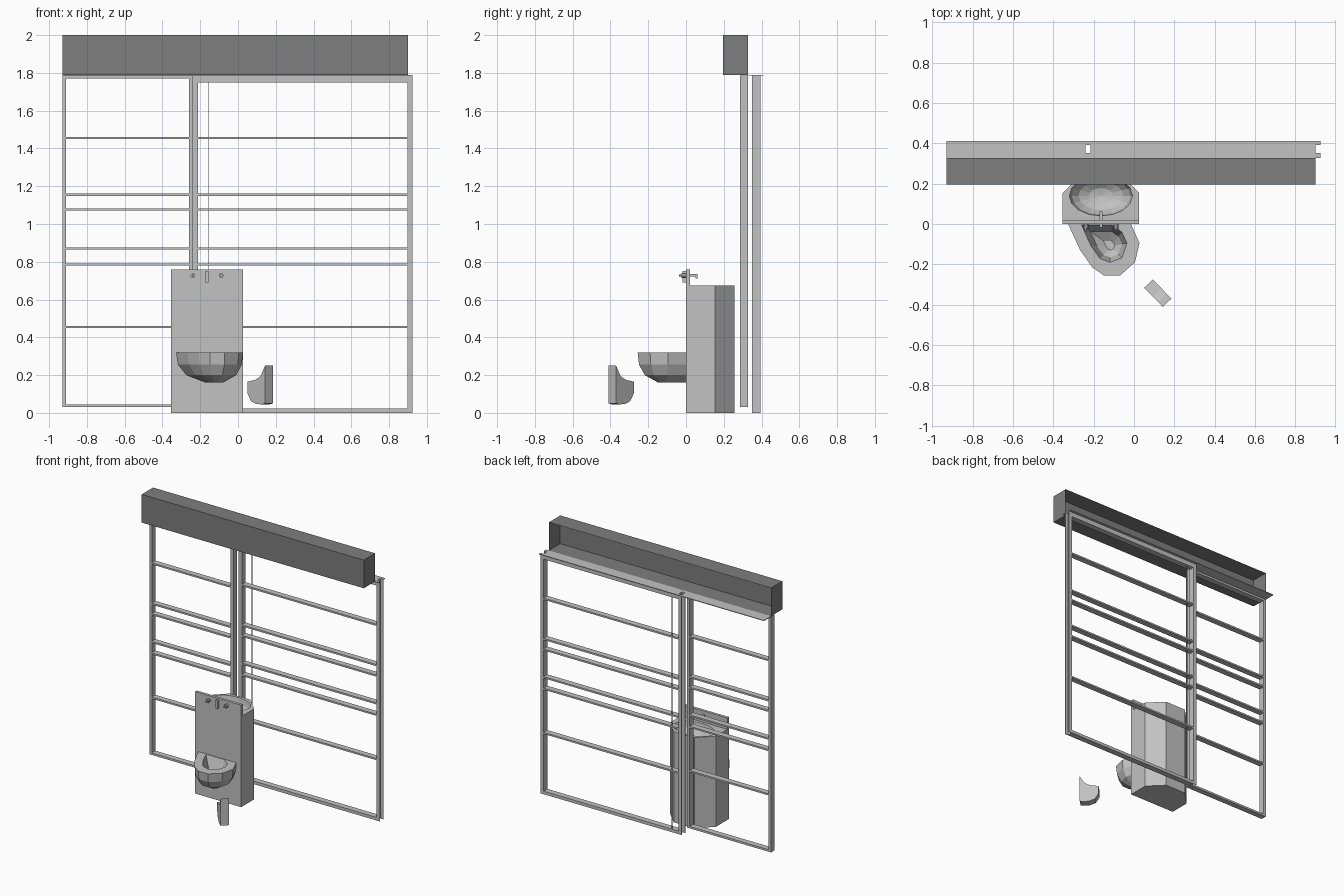
import bpy, bmesh, math
from mathutils import Vector

cube = bpy.data.objects.get("Cube")
if cube:
    bpy.data.objects.remove(cube, do_unlink=True)


def material(name, value):
    m = bpy.data.materials.new(name)
    m.use_nodes = True
    m.diffuse_color = (value, value, value, 1)
    m.node_tree.nodes["Principled BSDF"].inputs["Base Color"].default_value = (value, value, value, 1)
    return m


STEEL = material("light grey steel", 0.54)
DARK = material("dark grey paint", 0.21)


def finish(name, bm, mat=STEEL):
    bmesh.ops.recalc_face_normals(bm, faces=bm.faces)
    me = bpy.data.meshes.new(name)
    bm.to_mesh(me)
    bm.free()
    ob = bpy.data.objects.new(name, me)
    bpy.context.collection.objects.link(ob)
    me.materials.append(mat)
    return ob


def add_box(bm, x, y, z):
    vs = bmesh.ops.create_cube(bm, size=1)["verts"]
    for v in vs:
        v.co = [(a + b) / 2 + c * (b - a) for (a, b), c in zip((x, y, z), v.co)]


def boxes(name, items, mat=STEEL):
    bm = bmesh.new()
    for item in items:
        add_box(bm, *item)
    return finish(name, bm, mat)


def prism(name, points, offset):
    bm = bmesh.new()
    a = [bm.verts.new(p) for p in points]
    b = [bm.verts.new(Vector(p) + Vector(offset)) for p in points]
    bm.faces.new(a)
    bm.faces.new(b)
    for i in range(len(a)):
        j = (i + 1) % len(a)
        bm.faces.new((a[i], a[j], b[j], b[i]))
    return finish(name, bm)


def cylinder(name, loc, radius, length, sides=10):
    bm = bmesh.new()
    bmesh.ops.create_cone(bm, cap_ends=True, segments=sides, radius1=radius, radius2=radius, depth=length)
    ob = finish(name, bm)
    ob.location = loc
    ob.rotation_euler.x = math.pi / 2
    return ob


# Overhead track cover, open at the back
bm = bmesh.new()
add_box(bm, (-0.93, 0.9), (0.195, 0.328), (1.79, 2.0))
back = [f for f in bm.faces if f.calc_center_median().y > 0.32]
bmesh.ops.delete(bm, geom=back, context="FACES_ONLY")
finish("track_cover", bm, DARK)

# Thin top plate, slotted around the sliding frame
T = (1.785, 1.79)
boxes("top_plate", [
    ((-0.93, -0.24), (0.328, 0.411), T),
    ((-0.24, 0.925), (0.328, 0.35), T),
    ((-0.24, 0.925), (0.394, 0.411), T),
])

BARS = (0.455, 0.785, 0.87, 1.077, 1.155, 1.455)


def crossbars(name, x, y):
    boxes(name, [(x, y, (z - 0.006, z + 0.006)) for z in BARS])


# Fixed side frame
Y1 = (0.285, 0.328)
boxes("fixed_frame", [
    ((-0.93, -0.91), Y1, (0.03, 1.785)),
    ((-0.26, -0.238), Y1, (0.03, 1.785)),
    ((-0.91, -0.26), Y1, (0.03, 0.045)),
    ((-0.91, -0.26), Y1, (1.77, 1.785)),
])
crossbars("fixed_frame_bars", (-0.91, -0.26), Y1)

# Sliding frame with channel posts open to the outside
Y2 = (0.35, 0.394)
W = 0.003
Z2 = (0, 1.79)
parts = [((-0.213, 0.897), Y2, (0, 0.023)), ((-0.213, 0.897), Y2, (1.75, 1.79))]
for x0, x1, web in ((-0.24, -0.213, -0.213), (0.897, 0.925, 0.897 + W)):
    parts += [((x0, x1), (Y2[0], Y2[0] + W), Z2),
              ((x0, x1), (Y2[1] - W, Y2[1]), Z2),
              ((web - W, web), Y2, Z2)]
boxes("sliding_frame", parts)
crossbars("sliding_frame_bars", (-0.213, 0.901), Y2)
boxes("thin_rod", [((-0.16, -0.155), (0.387, 0.392), (0.02, 1.75))])

# Fixture cabinet with chamfered back corners and a hollowed basin
CX, H = -0.164, 0.19
outline = [(-H, 0.01), (H, 0.01), (H, 0.153), (0.085, 0.257), (-0.085, 0.257), (-H, 0.153)]
cabinet = prism("cabinet", [(CX + x, y, 0) for x, y in outline], (0, 0, 0.675))
bm = bmesh.new()
bmesh.ops.create_uvsphere(bm, u_segments=16, v_segments=8, radius=1)
for v in bm.verts:
    v.co = (CX + v.co.x * 0.157, 0.14 + v.co.y * 0.1, 0.675 + v.co.z * 0.11)
cutter = finish("basin_cutter", bm)
cutter.hide_render = True
cutter.hide_viewport = True
mod = cabinet.modifiers.new("basin", "BOOLEAN")
mod.operation = "DIFFERENCE"
mod.solver = "EXACT"
mod.object = cutter
dg = bpy.context.evaluated_depsgraph_get()
carved = bpy.data.meshes.new_from_object(cabinet.evaluated_get(dg))
cabinet.modifiers.clear()
cabinet.data = carved
bpy.data.objects.remove(cutter, do_unlink=True)
boxes("front_panel", [((CX - H, CX + H), (0, 0.02), (0, 0.76))])

# Tap, spout and push buttons
boxes("tap", [((CX - 0.008, CX + 0.008), (-0.018, 0), (0.69, 0.75)),
              ((CX - 0.008, CX + 0.008), (0.02, 0.062), (0.722, 0.736)),
              ((CX - 0.008, CX + 0.008), (0.05, 0.062), (0.712, 0.724))])
for side, label in ((-1, "right"), (1, "left")):
    x = CX + side * 0.075
    cylinder(label + "_button", (x, -0.012, 0.727), 0.013, 0.024)
    cylinder(label + "_button_tip", (x, -0.03, 0.727), 0.006, 0.014)

# Skewed bowl: rings run from the drain up, over the rim and down the outside
RIM = [(-0.327, 0), (-0.267, -0.13), (-0.208, -0.214), (-0.149, -0.256),
       (-0.07, -0.256), (0.005, -0.19), (0.027, -0.095), (-0.015, 0)]
INNER = [(-0.26, -0.005), (-0.213, -0.11), (-0.168, -0.172), (-0.119, -0.19),
         (-0.06, -0.168), (-0.035, -0.095), (-0.06, -0.04), (-0.11, -0.005)]
C = Vector((-0.115, -0.11))


def ring(points, scale, z, keep_back=False):
    out = []
    for p in points:
        q = C + (Vector(p) - C) * scale
        out.append((q.x, 0 if keep_back and p[1] == 0 else q.y, z))
    return out


rings = [ring(INNER, 0.25, 0.205), ring(INNER, 0.7, 0.235), ring(INNER, 1, 0.32),
         ring(RIM, 1, 0.32), ring(RIM, 0.95, 0.255, True), ring(RIM, 0.74, 0.2, True),
         ring(RIM, 0.25, 0.16, True)]
bm = bmesh.new()
rows = [[bm.verts.new(p) for p in r] for r in rings]
for a, b in zip(rows, rows[1:]):
    for i in range(8):
        j = (i + 1) % 8
        bm.faces.new((a[i], a[j], b[j], b[i]))
bm.faces.new(rows[0])
bm.faces.new(rows[-1])
finish("bowl", bm)

# Small curved seat set diagonally on the floor side
PROFILE = [(0, 0.165), (0.45, 0.175), (0.75, 0.195), (1, 0.25), (1, 0.05),
           (0.8, 0.045), (0.5, 0.047), (0.2, 0.062), (0, 0.105)]
prism("diagonal_seat", [(0.05 + u * 0.093, -0.317 - u * 0.094, z) for u, z in PROFILE],
      (0.043, 0.041, 0))
